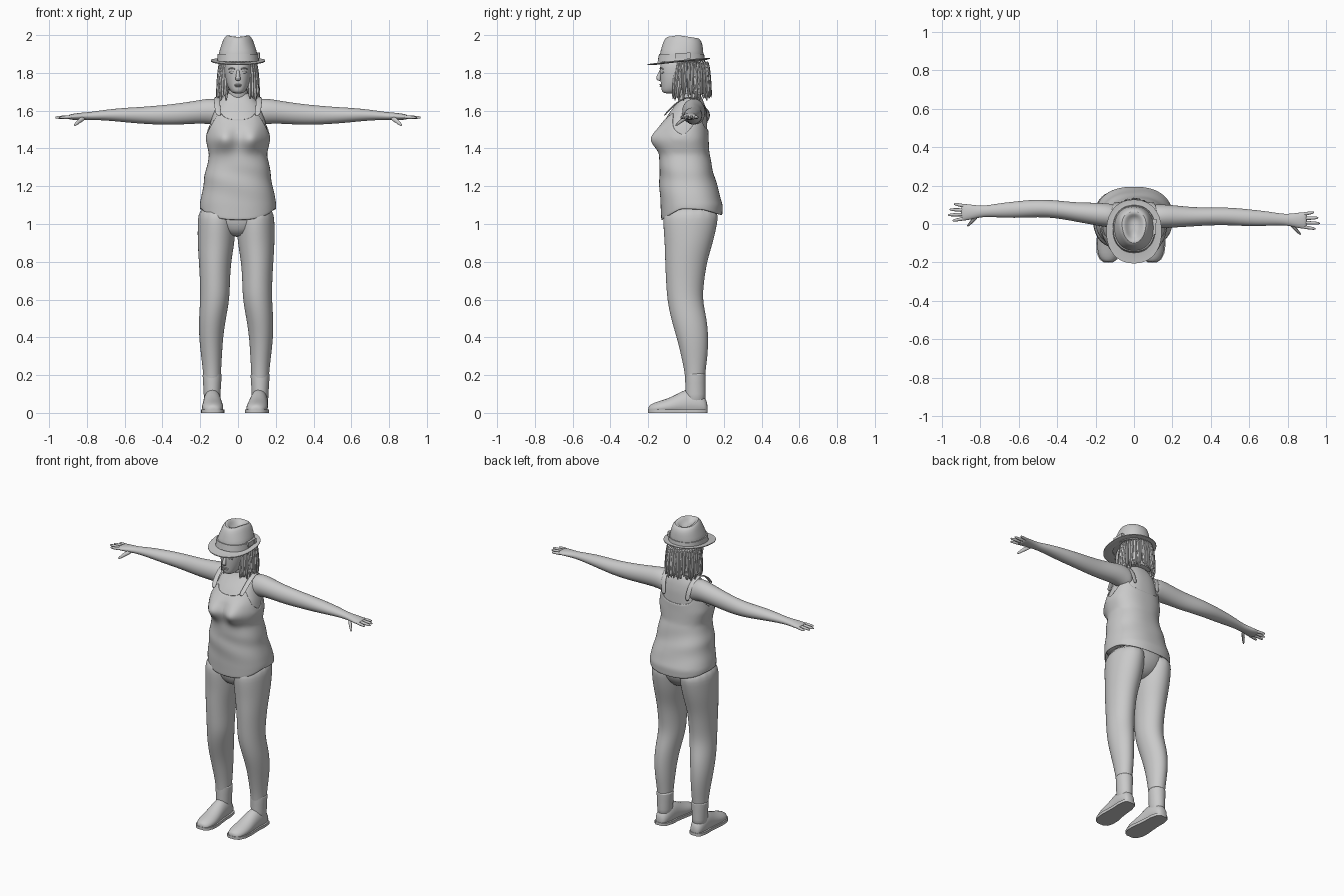
import bpy, bmesh, math, random
from mathutils import Vector

random.seed(4)
if "Cube" in bpy.data.objects:
    bpy.data.objects.remove(bpy.data.objects["Cube"])

grey = bpy.data.materials.new("plain_grey")
grey.use_nodes = True
grey.diffuse_color = (0.588, 0.588, 0.588, 1)
grey.node_tree.nodes["Principled BSDF"].inputs["Base Color"].default_value = grey.diffuse_color
X, Y, Z = Vector((1, 0, 0)), Vector((0, 1, 0)), Vector((0, 0, 1))
TAU = math.tau


def finish(name, bm, subdiv=0, thick=0, angle=50):
    bmesh.ops.recalc_face_normals(bm, faces=bm.faces)
    mesh = bpy.data.meshes.new(name)
    bm.to_mesh(mesh)
    bm.free()
    mesh.materials.append(grey)
    obj = bpy.data.objects.new(name, mesh)
    bpy.context.collection.objects.link(obj)
    bpy.ops.object.select_all(action="DESELECT")
    obj.select_set(True)
    bpy.context.view_layer.objects.active = obj
    bpy.ops.object.shade_smooth_by_angle(angle=math.radians(angle))
    if thick:
        obj.modifiers.new("thickness", "SOLIDIFY").thickness = thick
    if subdiv:
        mod = obj.modifiers.new("smooth", "SUBSURF")
        mod.levels = mod.render_levels = subdiv
    return obj


def loft(name, rings, caps=True, closed=False, **kw):
    """Skin a list of point rings."""
    bm = bmesh.new()
    rows = [[bm.verts.new(p) for p in ring] for ring in rings]
    n = len(rows[0])
    pairs = list(zip(rows, rows[1:])) + ([(rows[-1], rows[0])] if closed else [])
    for a, b in pairs:
        for i in range(n):
            j = (i + 1) % n
            bm.faces.new((a[i], a[j], b[j], b[i]))
    if caps and not closed:
        bm.faces.new(rows[0])
        bm.faces.new(rows[-1])
    return finish(name, bm, **kw)


def tube(name, stations, u, v=None, sides=12, warp=None, **kw):
    """Ovals (x, y, z, radius along u, radius along v) strung along a path."""
    centres = [Vector(s[:3]) for s in stations]
    rings = []
    for k, s in enumerate(stations):
        way = centres[min(k + 1, len(centres) - 1)] - centres[max(k - 1, 0)]
        side = v or way.cross(u).normalized()
        ring = [centres[k] + u * s[3] * math.cos(TAU * i / sides)
                + side * s[4] * math.sin(TAU * i / sides) for i in range(sides)]
        rings.append([warp(p) for p in ring] if warp else ring)
    return loft(name, rings, **kw)


def lerp_table(table, t):
    """Linear look-up of a row in a table sorted by its first column."""
    t = min(max(t, table[0][0]), table[-1][0])
    for a, b in zip(table, table[1:]):
        if t <= b[0]:
            f = (t - a[0]) / (b[0] - a[0])
            return [p + (q - p) * f for p, q in zip(a[1:], b[1:])]


def oval(row, z, a, power=0.9):
    """Point at angle a of an oval given by half width, front y and back y."""
    w, front, back = row
    c, s = math.cos(a), math.sin(a)
    return Vector((w * math.copysign(abs(c) ** power, c),
                   (front + back) / 2 + (back - front) / 2 * math.copysign(abs(s) ** power, s), z))


def stack(name, profile, sides=24, warp=None, **kw):
    rings = [[oval(r[1:], r[0], TAU * i / sides) for i in range(sides)] for r in profile]
    if warp:
        rings = [[warp(p) for p in ring] for ring in rings]
    return loft(name, rings, **kw)


# torso surface, shared by the body and the tank top
TORSO = [(1.0, .2, -.13, .19), (1.1, .203, -.135, .195), (1.2, .186, -.14, .165),
         (1.3, .166, -.143, .14), (1.37, .154, -.138, .124), (1.45, .172, -.14, .12),
         (1.52, .16, -.132, .118), (1.58, .14, -.1, .115), (1.63, .125, -.06, .105),
         (1.67, .085, -.03, .09), (1.7, .055, -.03, .07)]


def torso_point(z, a):
    p = oval(lerp_table(TORSO, z), z, a, 0.85)
    if p.y < 0:
        p.y -= .058 * math.exp(-((abs(p.x) - .072) / .06) ** 2 - ((z - 1.45) / .06) ** 2)
    return p


COLS = 48
angles = [TAU * i / COLS for i in range(COLS)]
body = []
for k in range(25):
    z = 1.1 + .6 * k / 24
    body.append([Vector((p.x * .95, p.y * .95, z)) for p in (torso_point(z, a) for a in angles)])
loft("torso", body, subdiv=1)

# tank top: hem and neckline heights vary around the body
NECKLINE = [(-1, 1.5), (-.8, 1.52), (-.6, 1.58), (0, 1.47), (.35, 1.5), (.75, 1.6), (.88, 1.57), (1, 1.555)]
HEM = [(-1, 1.045), (-.3, 1.075), (.3, 1.08), (1, 1.02)]
shirt = []
for k in range(31):
    ring = []
    for a in angles:
        f = -math.sin(a)
        low, high = lerp_table(HEM, f)[0], lerp_table(NECKLINE, f)[0]
        z = low + (high - low) * k / 30
        p = torso_point(z, a)
        fold = .004 * math.sin(38 * z + 14 * p.x) * max(0, 1 - abs(z - 1.25) / .15)
        ring.append(p + Vector((math.cos(a), math.sin(a), 0)) * fold)
    shirt.append(ring)
loft("tank_top", shirt, caps=False, thick=.007, subdiv=1)
for s, side in ((1, "left"), (-1, "right")):
    tube(side + "_strap", [(s * x, y, z, .016, .004) for x, y, z in (
        (.1, -.118, 1.57), (.108, -.085, 1.61), (.113, -.03, 1.66), (.108, .03, 1.678),
        (.1, .085, 1.645), (.092, .108, 1.59), (.085, .112, 1.53))], X, subdiv=1)

# hips join the two legs
stack("hips", [(.93, .05, -.06, .08), (.97, .12, -.1, .13), (1.04, .185, -.115, .165),
               (1.12, .18, -.11, .16)], subdiv=1)

# legs and boots
LEG = [(1.1, .1, .03, .1, .15), (1.0, .103, .022, .103, .147), (.9, .106, .015, .1, .13),
       (.8, .112, 0, .087, .113), (.7, .112, -.005, .081, .103), (.6, .112, -.007, .079, .095),
       (.5, .126, .015, .073, .097), (.4, .133, .035, .065, .086), (.3, .13, .045, .056, .071),
       (.2, .127, .048, .047, .053), (.12, .127, .048, .044, .05)]
SHAFT = [(.04, .045, .055), (.1, .045, .055), (.16, .049, .055), (.208, .053, .057), (.212, .046, .05)]
FOOT = [(.115, .022, .05), (.1, .04, .09), (.05, .05, .13), (0, .05, .13), (-.05, .054, .1),
        (-.1, .06, .076), (-.15, .058, .062), (-.185, .044, .048), (-.2, .022, .035)]
for s, side, toe in ((1, "left", -.022), (-1, "right", .004)):
    mid = -.01 + s * .127
    tube(side + "_leg", [(-.01 + s * x, y, z, rx, ry) for z, x, y, rx, ry in LEG], X, Y, sides=16, subdiv=2)
    tube(side + "_boot_shaft", [(mid, .05, z, rx, ry) for z, rx, ry in SHAFT], X, Y, sides=16, subdiv=1)
    skew = [(mid + toe * (.1 - y) / .3, y, rx, h) for y, rx, h in FOOT]
    tube(side + "_boot_foot", [(x, y, h * .4, rx, h * .6) for x, y, rx, h in skew], X, Z,
         warp=lambda p: Vector((p.x, p.y, max(p.z, .008))), subdiv=1)
    outline = [(x + r * 1.04, y) for x, y, r, h in skew] + [(x - r * 1.04, y) for x, y, r, h in reversed(skew)]
    loft(side + "_boot_sole", [[Vector((x, y, z)) for x, y in outline] for z in (0, .018)])

# arms, hands and fingers
ARM = [(.07, .04, 1.575, .06, .07), (.13, .04, 1.598, .064, .072), (.2, .04, 1.595, .06, .063),
       (.3, .037, 1.583, .051, .058), (.4, .04, 1.577, .047, .053), (.5, .04, 1.575, .047, .046),
       (.6, .032, 1.577, .045, .039), (.7, .028, 1.577, .038, .029), (.78, .023, 1.572, .028, .021),
       (.83, .02, 1.57, .036, .02), (.88, .018, 1.567, .045, .016), (.9, .018, 1.566, .042, .011)]
for s, side in ((1, "left"), (-1, "right")):
    def place(x, y, z, a, b):
        sway = 0 if s > 0 else .043 * min(1, max(0, (x - .1) / .35))
        return (s * x, y + sway, z, a, b)
    tube(side + "_arm", [place(*r) for r in ARM], Y, Z, sides=16, subdiv=2)
    for k, (name, tip) in enumerate((("index", .945), ("middle", .968), ("ring", .96), ("little", .938))):
        y = .018 + (k - 1.5) * .021
        spread = (k - 1.5) * .007
        tube(f"{side}_{name}_finger", [place(x, y + spread * f, 1.567 - .003 * f, r, r) for x, f, r in (
            (.87, 0, .011), ((.87 + tip) / 2, .5, .01), (tip - .01, 1, .008), (tip, 1.1, .004))],
            Y, Z, sides=8, subdiv=1)
    tube(side + "_thumb", [place(*r) for r in (
        (.81, .005, 1.565, .014, .014), (.835, -.02, 1.55, .013, .013),
        (.855, -.042, 1.532, .01, .01), (.868, -.055, 1.52, .005, .005))], Y, sides=8, subdiv=1)

# neck and head
tube("neck", [(0, .03, 1.64, .065, .065), (0, .015, 1.69, .05, .053), (0, -.005, 1.77, .048, .05)], X, Y, subdiv=2)
stack("head", [(1.69, .025, -.118, -.05), (1.705, .042, -.13, -.01), (1.735, .059, -.133, .04),
               (1.775, .069, -.137, .06), (1.83, .073, -.14, .07), (1.88, .068, -.128, .07)], subdiv=2)
tube("nose", [(0, -.13, 1.82, .008, .008), (0, -.14, 1.795, .009, .01), (0, -.148, 1.772, .014, .014),
              (0, -.14, 1.757, .014, .01)], X, Y, subdiv=1)
for name, z, w in (("upper_lip", 1.738, .026), ("lower_lip", 1.73, .021)):
    tube(name, [(w * t, -.135 + .012 * t * t, z - .003 * t * t, .007 * (1.1 - abs(t)), .005 * (1.1 - abs(t)))
                for t in (-1, -.5, 0, .5, 1)], Y, Z, sides=8, subdiv=1)
for s, side in ((1, "left"), (-1, "right")):
    tube(side + "_eye", [(s * (.032 + .015 * t), -.125 + .006 * t, 1.803, .008 * r, .007 * r)
                         for t, r in ((-1, .3), (-.5, .9), (0, 1.1), (.5, .9), (1, .3))], Y, Z, sides=8, subdiv=1)
    tube(side + "_brow", [(s * x, y, z, .006, .004) for x, y, z in (
        (.014, -.137, 1.82), (.032, -.134, 1.827), (.053, -.119, 1.82))], Y, Z, sides=8, subdiv=1)

# hair: an inner mass with tapered locks hanging around it
stack("hair_mass", [(1.68, .085, .02, .108), (1.73, .095, -.005, .108), (1.8, .097, -.03, .102),
                    (1.87, .095, -.06, .09)], subdiv=1)
for row, radius in enumerate((.098, .09)):
    count = 30 - 4 * row
    for k in range(count):
        a = math.radians(-52 + 284 * k / (count - 1))
        c, sn = math.cos(a), math.sin(a)
        drop = random.uniform(1.65, 1.69)
        turn = random.uniform(-.008, .008)
        lock = [(c * (radius + g) - sn * turn * t, .022 + sn * (radius + g) + c * turn * t,
                 1.865 + (drop - 1.865) * t, r, r * .8)
                for t, g, r in ((0, -.006, .01), (.3, .002, .013), (.7, .008, .012), (.95, .012, .008), (1, .013, .002))]
        tube(f"hair_lock_{row}_{k}", lock, X, Y, sides=6, subdiv=1)


# hat: pinched crown, band, bow and curved brim
def pinch(p):
    high = max(0, (p.z - 1.9) / .1)
    ahead = max(0, min(1, (.03 - p.y) / .15))
    return Vector((p.x * (1 - .28 * high * ahead), p.y, p.z - high * (.016 * abs(p.y + .04) / .1)))


def curl(p):
    return p + Z * (.016 * (p.y + .035) / .16 - .004 + .004 * (p.x / .14) ** 2)


stack("hat_crown", [(1.855, .108, -.147, .097), (1.9, .105, -.14, .093), (1.95, .093, -.128, .09),
                    (1.985, .083, -.117, .083), (2.004, .068, -.1, .066), (1.996, .05, -.082, .05),
                    (1.972, .03, -.065, .035), (1.965, .01, -.04, .01)], warp=pinch, subdiv=1)
stack("hat_band", [(1.86, .111, -.15, .1), (1.9, .108, -.143, .096)], sides=40)
stack("hat_brim", [(1.861, .1, -.14, .085), (1.858, .122, -.17, .105), (1.862, .144, -.205, .127),
                   (1.867, .144, -.205, .127), (1.866, .122, -.17, .105), (1.87, .1, -.14, .085)],
      sides=40, warp=curl, closed=True)
for name, y, half, z in (("hat_bow", -.015, .04, 1.89), ("hat_bow_knot", .015, .01, 1.892)):
    bm = bmesh.new()
    bmesh.ops.create_cube(bm, size=1)
    bmesh.ops.scale(bm, vec=(.02, half * 2, .03), verts=bm.verts)
    bmesh.ops.translate(bm, vec=(.105 + .002 * (half < .02), y, z), verts=bm.verts)
    finish(name, bm)
